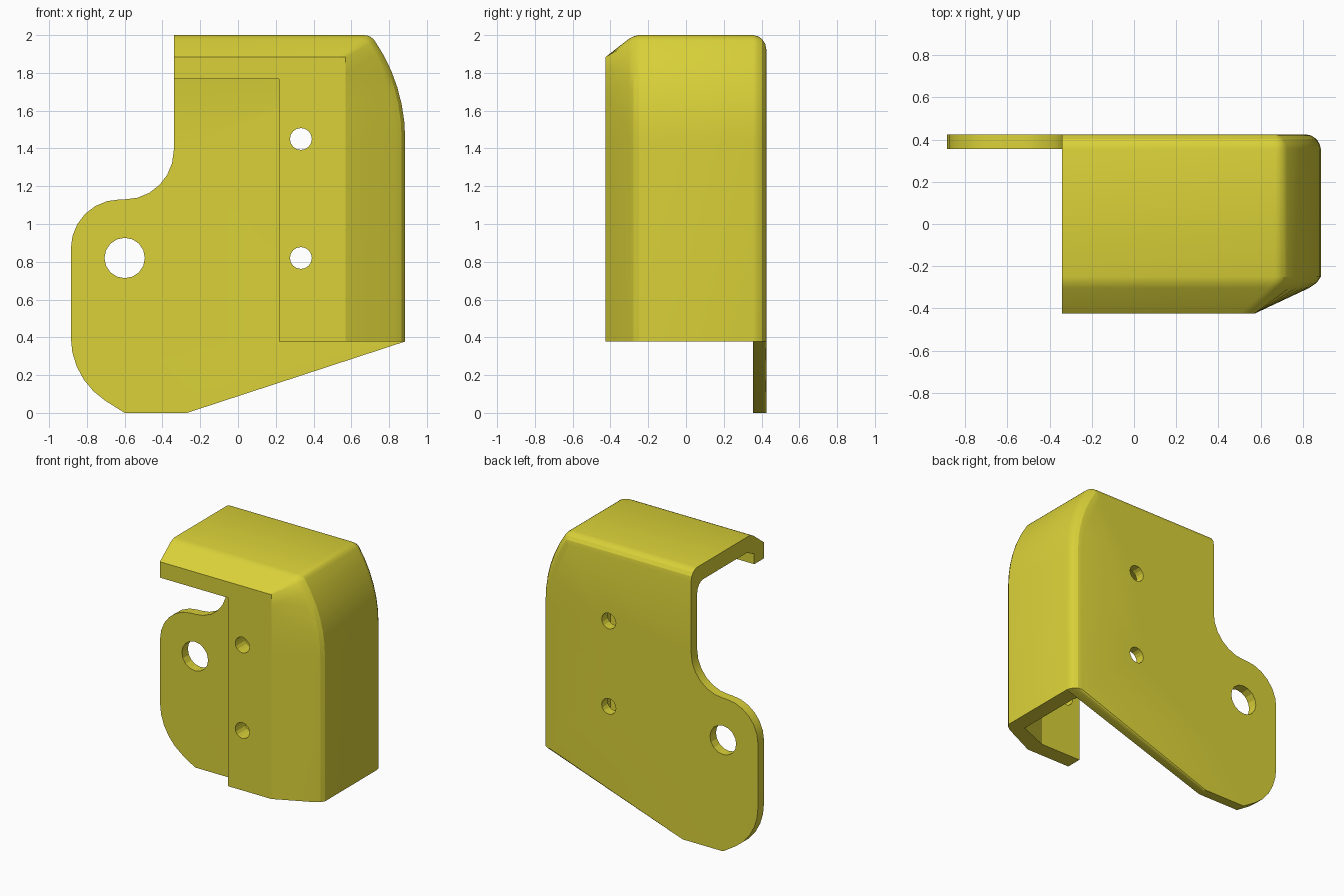
import bpy, bmesh, math
from math import sin, cos, sqrt, atan2, pi, radians

if "Cube" in bpy.data.objects:
    bpy.data.objects.remove(bpy.data.objects["Cube"])

yellow = bpy.data.materials.new("yellow paint")
yellow.diffuse_color = (0.70, 0.64, 0.04, 1)
yellow.use_nodes = True
yellow.node_tree.nodes["Principled BSDF"].inputs["Base Color"].default_value = yellow.diffuse_color


def loft(name, rings):
    """Closed solid through rings of equal point count."""
    bm = bmesh.new()
    vs = [[bm.verts.new(p) for p in r] for r in rings]
    n = len(rings[0])
    for a, b in zip(vs, vs[1:]):
        for i in range(n):
            j = (i + 1) % n
            bm.faces.new((a[i], a[j], b[j], b[i]))
    bm.faces.new(vs[0])
    bm.faces.new(vs[-1][::-1])
    bmesh.ops.remove_doubles(bm, verts=bm.verts, dist=1e-4)
    bmesh.ops.recalc_face_normals(bm, faces=bm.faces)
    me = bpy.data.meshes.new(name)
    bm.to_mesh(me)
    bm.free()
    ob = bpy.data.objects.new(name, me)
    bpy.context.collection.objects.link(ob)
    me.materials.append(yellow)
    return ob


def prism(name, pts, y0, y1):
    return loft(name, [[(x, y, z) for x, z in pts] for y in (y0, y1)])


def combine(ob, other, op):
    m = ob.modifiers.new(op, 'BOOLEAN')
    m.operation, m.solver, m.object = op, 'EXACT', other
    bpy.context.view_layer.objects.active = ob
    bpy.ops.object.modifier_apply(modifier=m.name)
    bpy.data.objects.remove(other)


def arc(cx, cz, r, a0, a1, n):
    return [(cx + r * cos(a0 + (a1 - a0) * i / n), cz + r * sin(a0 + (a1 - a0) * i / n))
            for i in range(n + 1)]


def outline(d, left, bottom):
    """Cover silhouette: flat top, small fillet, long side arc; inset by d."""
    R, cz = 0.921, 1.45
    cx = 0.885 - R
    q = max(0.07 - d, 0.01)
    zc, dist = 2 - d - q, R - d - q
    xc = cx + sqrt(dist ** 2 - (zc - cz) ** 2)
    a = atan2(zc - cz, xc - cx)
    return ([(left, bottom), (left, 2 - d)] + arc(xc, zc, q, pi / 2, a, 4)
            + arc(cx, cz, R - d, a, 0, 6)[1:] + [(0.885 - d, bottom)])


def cover_solid(name, stations, left, bottom, xmax, zmax, shift):
    """stations: (y, inset, fraction towards the chamfered front outline)."""
    rings = []
    for y, d, f in stations:
        ring = []
        for x, z in outline(d, left, bottom):
            fx = x if x == left else min(xmax, x - shift)
            fz = min(zmax, z)
            ring.append((x + (fx - x) * f, y, z + (fz - z) * f))
        rings.append(ring)
    return loft(name, rings)


# Hollow cover: outer body minus inner body
back_bend = [(.425, .075), (.419, .045), (.403, .021), (.38, .006), (.355, 0)]
wall, base_z = .115, .378
bracket = cover_solid("bracket_cover",
                      [(y, d, 0) for y, d in back_bend]
                      + [(-.25, 0, 0), (-.278, 0, .06), (-.303, 0, .175), (-.425, 0, 1)],
                      -.34, base_z, .57, 1.885, .17)
inner = cover_solid("inner_cutter",
                    [(y - .07, d + wall, 0) for y, d in back_bend]
                    + [(-.22, wall, 0), (-.31, wall, 1)],
                    -.5, .2, .544, 1.845, .13)
combine(bracket, inner, 'DIFFERENCE')

# Open front window leaving the top lip and right flange
window = prism("window_cutter", [(-.6, .2), (.217, .2), (.217, 1.768), (-.6, 1.768)], -.6, -.15)
combine(bracket, window, 'DIFFERENCE')

# Mounting ear that continues the back wall left and below, tip follows the bend
ear_pts = ([(-.34, base_z)] + arc(-.6, 1.39, .26, 0, -pi / 2, 6)
           + arc(-.625, .87, .26, pi / 2, pi, 6)
           + arc(-.485, .40, .40, pi, radians(237), 5)
           + [(-.6, 0), (-.27, 0)])
ear = loft("mounting_ear", [[(x, y, z) for x, z in ear_pts + [(.885 - d, base_z)]]
                            for y, d in back_bend])
combine(bracket, ear, 'UNION')

# Screw holes
for x, z, r in ((.333, 1.45, .058), (.333, .82, .058), (-.6, .82, .107)):
    hole = prism("hole_cutter", arc(x, z, r, 0, 2 * pi, 16)[:-1], -.6, .6)
    combine(bracket, hole, 'DIFFERENCE')

# Single colour, smooth bends with crisp edges
bracket.data.materials.clear()
bracket.data.materials.append(yellow)
for p in bracket.data.polygons:
    p.material_index = 0
bpy.ops.object.select_all(action='DESELECT')
bracket.select_set(True)
bpy.context.view_layer.objects.active = bracket
bpy.ops.object.shade_smooth_by_angle(angle=radians(20))
